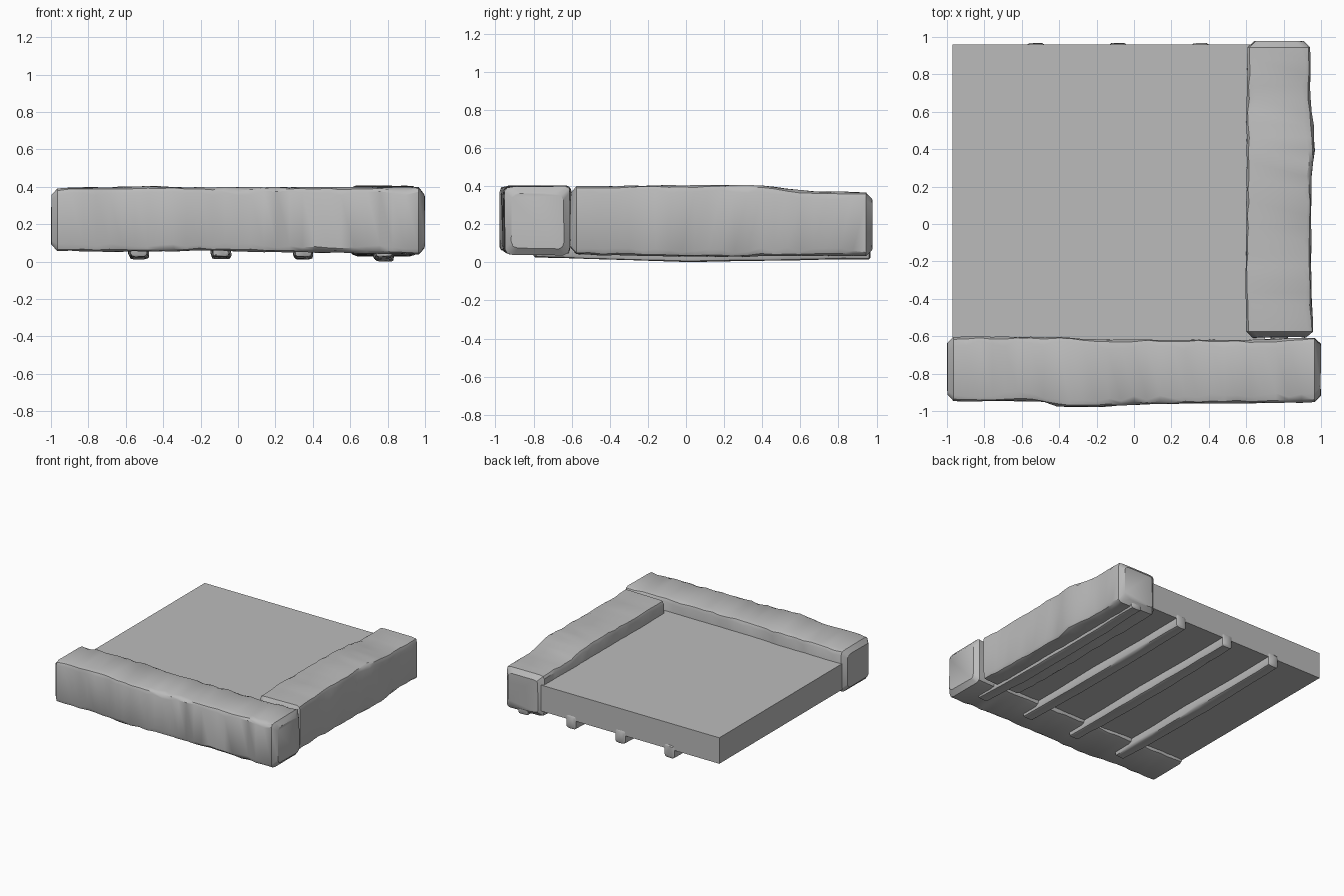
import bpy, bmesh, random
from mathutils import Vector

random.seed(7)

cube = bpy.data.objects.get("Cube")
if cube:
    bpy.data.objects.remove(cube, do_unlink=True)

GREY = (0.5, 0.5, 0.5)
stone = bpy.data.materials.new("stone_grey")
stone.use_nodes = True
stone.diffuse_color = (*GREY, 1)
stone.node_tree.nodes["Principled BSDF"].inputs["Base Color"].default_value = (*GREY, 1)


def finish(name, bm, smooth=True):
    bmesh.ops.recalc_face_normals(bm, faces=bm.faces)
    mesh = bpy.data.meshes.new(name)
    bm.to_mesh(mesh)
    bm.free()
    mesh.materials.append(stone)
    obj = bpy.data.objects.new(name, mesh)
    bpy.context.collection.objects.link(obj)
    if smooth:
        bpy.ops.object.select_all(action="DESELECT")
        obj.select_set(True)
        bpy.context.view_layer.objects.active = obj
        bpy.ops.object.shade_smooth_by_angle(angle=0.6)
    return obj


def sample(stations, t):
    """Interpolate the side, bottom and top limits along a block."""
    for a, b in zip(stations, stations[1:]):
        if t <= b[0]:
            f = (t - a[0]) / (b[0] - a[0])
            return [p + (q - p) * f for p, q in zip(a[1:], b[1:])]
    return list(stations[-1][1:])


def worn_block(name, stations, along_x, step, chip, wobble, end_inset):
    """Loft a chipped, chamfered section along x or y."""
    bm = bmesh.new()
    start, end = stations[0][0], stations[-1][0]
    count = max(3, round((end - start - 2 * end_inset) / step))
    inner = [start + end_inset + (end - start - 2 * end_inset) * i / count
             for i in range(count + 1)]
    rings = []
    for t in [start] + inner + [end]:
        lo, hi, bottom, top = sample(stations, t)
        inset = end_inset if t in (start, end) else 0
        lo, hi = lo + inset, hi - inset
        bottom, top = bottom + inset, top - inset
        ring = []
        for u, v, du, dv in ((lo, bottom, 1, 1), (hi, bottom, -1, 1),
                             (hi, top, -1, -1), (lo, top, 1, -1)):
            c = chip * random.uniform(0.6, 1.5)
            d = chip * random.uniform(0.6, 1.3)
            # two chamfer ends and a rounded middle for each corner
            pts = [(u, v + dv * d), (u + du * c * 0.28, v + dv * d * 0.28), (u + du * c, v)]
            if du * dv < 0:
                pts.reverse()
            for p, q in pts:
                p += du * random.uniform(0, wobble)
                q += dv * random.uniform(0, wobble)
                s = t
                if 0 < inset:
                    s += random.uniform(0, wobble) * (1 if t == start else -1)
                co = (s, p, q) if along_x else (p, s, q)
                ring.append(bm.verts.new(Vector(co)))
        rings.append(ring)
    for a, b in zip(rings, rings[1:]):
        for i in range(len(a)):
            j = (i + 1) % len(a)
            bm.faces.new((a[i], a[j], b[j], b[i]))
    bm.faces.new(rings[0])
    bm.faces.new(rings[-1])
    return finish(name, bm)


# Flat floor slab
bm = bmesh.new()
bmesh.ops.create_cube(bm, size=1)
bmesh.ops.scale(bm, vec=(1.67, 1.66, 0.21), verts=bm.verts)
bmesh.ops.translate(bm, vec=(-0.135, 0.13, 0.19), verts=bm.verts)
finish("floor_slab", bm, smooth=False)

# Long stone kerb across the front: position, side limits, bottom, top
worn_block("front_kerb", [
    (-1.0, -0.95, -0.60, 0.055, 0.395),
    (-0.5, -0.95, -0.60, 0.05, 0.405),
    (-0.4, -0.98, -0.60, 0.05, 0.405),
    (-0.2, -0.98, -0.615, 0.06, 0.40),
    (0.1, -0.965, -0.615, 0.05, 0.40),
    (0.6, -0.96, -0.615, 0.045, 0.40),
    (1.0, -0.955, -0.605, 0.035, 0.40),
], True, 0.07, 0.034, 0.006, 0.035)

# Stone kerb along the left side
worn_block("side_kerb", [
    (-0.61, 0.60, 0.96, 0.04, 0.40),
    (-0.3, 0.595, 0.95, 0.03, 0.405),
    (0.25, 0.60, 0.95, 0.025, 0.41),
    (0.4, 0.60, 0.97, 0.03, 0.405),
    (0.55, 0.60, 0.96, 0.03, 0.385),
    (0.65, 0.60, 0.945, 0.03, 0.375),
    (0.98, 0.605, 0.945, 0.03, 0.37),
], False, 0.07, 0.034, 0.006, 0.035)

# Four rough bearers under the slab
for i, x in enumerate((-0.53, -0.09, 0.35, 0.78)):
    drop = 0.0 if i == 3 else 0.01
    worn_block(f"bearer_{i + 1}", [
        (-0.80, x - 0.045, x + 0.045, 0.025, 0.12),
        (-0.4, x - 0.06, x + 0.045, drop + 0.012, 0.12),
        (0.0, x - 0.05, x + 0.055, drop, 0.12),
        (0.5, x - 0.055, x + 0.045, drop + 0.008, 0.12),
        (0.968, x - 0.04, x + 0.05, 0.015, 0.12),
    ], False, 0.14, 0.018, 0.003, 0.008)
